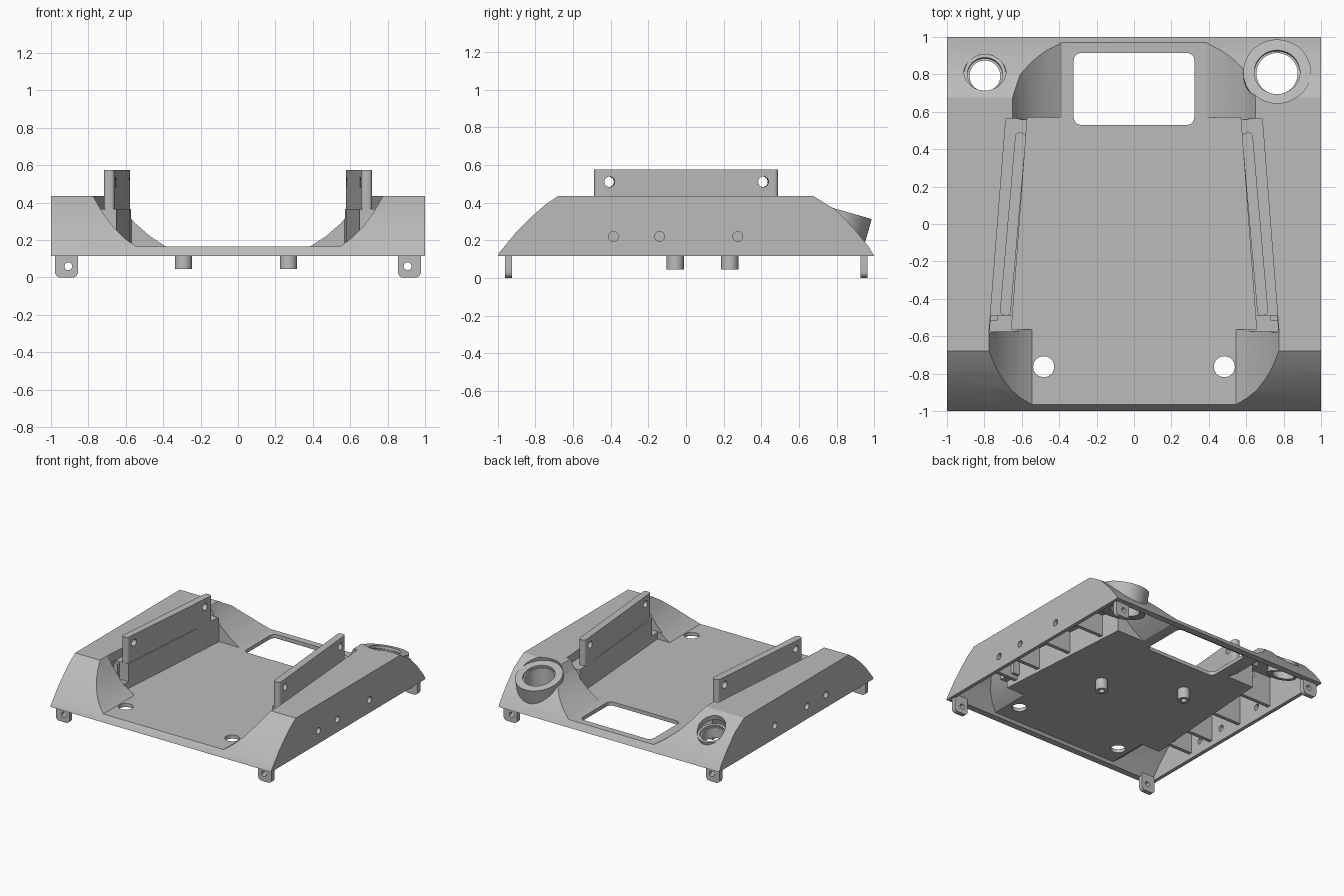
import bpy, bmesh
from math import radians, sin, cos, pi
from mathutils import Vector

if "Cube" in bpy.data.objects:
    bpy.data.objects.remove(bpy.data.objects["Cube"], do_unlink=True)

grey = bpy.data.materials.new("plain_grey")
grey.use_nodes = True
grey.diffuse_color = (0.5, 0.5, 0.5, 1)
grey.node_tree.nodes["Principled BSDF"].inputs["Base Color"].default_value = (0.5, 0.5, 0.5, 1)


def prism(name, pts, axis, lo, hi):
    """Extrude a closed 2D outline along an axis."""
    place = {"x": lambda a, b: (lo, a, b), "y": lambda a, b: (a, lo, b), "z": lambda a, b: (a, b, lo)}[axis]
    bm = bmesh.new()
    face = bm.faces.new([bm.verts.new(place(a, b)) for a, b in pts])
    ext = bmesh.ops.extrude_face_region(bm, geom=[face])
    step = Vector([(hi - lo) * (axis == k) for k in "xyz"])
    bmesh.ops.translate(bm, vec=step, verts=[v for v in ext["geom"] if isinstance(v, bmesh.types.BMVert)])
    bmesh.ops.recalc_face_normals(bm, faces=bm.faces)
    mesh = bpy.data.meshes.new(name)
    bm.to_mesh(mesh)
    bm.free()
    mesh.materials.append(grey)
    ob = bpy.data.objects.new(name, mesh)
    bpy.context.collection.objects.link(ob)
    return ob


def disc(x, y, r, n=40):
    return [(x + r * cos(2 * pi * i / n), y + r * sin(2 * pi * i / n)) for i in range(n)]


def rounded(x, y, w, h, r, n=5):
    """Rounded rectangle outline."""
    pts = []
    for q, (sx, sy) in enumerate([(1, 1), (-1, 1), (-1, -1), (1, -1)]):
        for i in range(n + 1):
            a = (q + i / n) * pi / 2
            pts.append((x + sx * (w / 2 - r) + r * cos(a), y + sy * (h / 2 - r) + r * sin(a)))
    return pts


def mirrored(half):
    """Close a right-hand outline with its mirror image."""
    return half + [(-x, z) for x, z in reversed(half)]


def cut(target, cutter):
    cutter.hide_render = True
    mod = target.modifiers.new("cut", "BOOLEAN")
    mod.operation, mod.solver, mod.object = "DIFFERENCE", "EXACT", cutter
    bpy.context.view_layer.objects.active = target
    bpy.ops.object.modifier_apply(modifier=mod.name)
    bpy.data.objects.remove(cutter, do_unlink=True)


def tilted(ob, x, y, z):
    ob.location = (x, y, z)
    ob.rotation_euler.x = radians(-16)
    bpy.context.view_layer.update()
    return ob


FLOOR, LEDGE, TOP = 0.165, 0.365, 0.435
front_curve = [(0.545, FLOOR), (0.605, 0.208), (0.665, 0.267), (0.723, 0.345), (0.775, TOP), (0.805, 0.5)]
back_curve = [(0.385, FLOOR), (0.47, 0.22), (0.55, 0.29), (0.61, 0.36), (0.65, TOP), (0.67, 0.5)]


def carve_trough(target, g):
    """Cut the central trough, enlarged by wall thickness g."""
    for curve, lo, hi in ((front_curve, -1.2, -0.56 + g), (back_curve, 0.56 - g, 1.2)):
        half = [(x + g, z - g) for x, z in curve] + [(curve[-1][0] + g, 0.7)]
        cut(target, prism("trough_cutter", mirrored(half), "y", lo, hi))
    wide = 3 * g
    cut(target, prism("floor_cutter", mirrored([(0.655 + wide, -0.565 - g), (0.57 + wide, 0.57 + g)]),
                      "z", FLOOR - g, 0.75))
    cut(target, prism("ledge_cutter", mirrored([(0.775 + g, -0.58 - g), (0.685 + g, 0.565 + g)]),
                      "z", LEDGE - g, 0.8))
    cut(target, prism("corner_cutter", mirrored([(0.772 + g, -0.575 - g), (0.765 + g, -0.49 + g)]),
                      "z", 0.22 - g, 0.78))


# Hollow body with a sloped front and back
profile = [(-1, 0.115), (-0.99, 0.135), (-0.955, 0.178), (-0.9, 0.245), (-0.82, 0.325), (-0.75, 0.386),
           (-0.68, TOP), (0.675, TOP), (0.8, 0.358), (0.9, 0.252), (0.97, 0.165), (1, 0.115)]
body = prism("body_shell", profile, "x", -1, 1)
carve_trough(body, 0)
inside = [(-0.965, 0)] + [(y * 0.965, z - 0.03) for y, z in profile] + [(0.965, 0)]
cavity = prism("cavity_cutter", inside, "x", -0.97, 0.97)
carve_trough(cavity, 0.03)
cut(body, cavity)

# Openings in the floor and side walls
cut(body, prism("window_cutter", rounded(0, 0.722, 0.645, 0.385, 0.04), "z", -0.1, 0.6))
for s in (-1, 1):
    cut(body, prism("floor_hole_cutter", disc(s * 0.483, -0.763, 0.056), "z", 0, 0.3))
    for y in (-0.385, -0.14, 0.275):
        cut(body, prism("side_hole_cutter", disc(y, 0.22, 0.026, 24), "x", s * 0.9, s * 1.1))

# Tilted sockets in the back corners
for name, x, y, z, outer, bore, depth in (("large_socket", 0.765, 0.812, 0.362, 0.18, 0.11, 0.18),
                                          ("small_socket", -0.797, 0.8, 0.305, 0.112, 0.082, 0.1)):
    cut(body, tilted(prism("socket_cutter", disc(0, 0, outer, 64), "z", -depth, 0.3), x, y, z))
    socket = tilted(prism(name, disc(0, 0, outer + 0.001, 64), "z", -depth, 0), x, y, z)
    cut(socket, tilted(prism("rim_cutter", disc(0, 0, bore + 0.012, 64), "z", -0.02, 0.1), x, y, z))
    cut(socket, prism("bore_cutter", disc(x, y - 0.008, bore, 64), "z", -0.1, 0.6))

for s in (-1, 1):
    side = "left" if s > 0 else "right"
    # Upright panel with two bolt holes
    panel = prism(side + "_upright_panel", rounded(0, 0, 0.058, 0.98, 0.022), "z", 0.15, 0.575)
    for y in (-0.41, 0.41):
        cut(panel, prism("bolt_cutter", disc(y, 0.51, 0.028, 24), "x", -0.1, 0.1))
    panel.location.x = s * 0.647
    panel.rotation_euler.z = s * radians(5)
    # Mounting tabs below the corners
    for end, y in (("front", -0.943), ("back", 0.945)):
        tab = prism(f"{end}_{side}_tab", rounded(s * 0.917, 0.08, 0.123, 0.16, 0.03), "y", y - 0.018, y + 0.018)
        cut(tab, prism("tab_hole_cutter", disc(s * 0.907, 0.06, 0.021, 20), "y", y - 0.1, y + 0.1))
    # Stiffening ribs inside the side walls
    for i, y in enumerate((-0.5, -0.26, 0.07, 0.42)):
        inner = 0.73 - 0.08 * (y + 0.5)
        rib = [(s * inner, 0.16), (s * 0.975, 0.16), (s * 0.975, 0.42), (s * 0.81, 0.42),
               (s * 0.81, 0.35), (s * inner, 0.35)]
        prism(f"{side}_rib_{i + 1}", rib, "y", y - 0.015, y + 0.015)

# Bosses under the floor
for name, x, y in (("left_boss", 0.27, -0.057), ("right_boss", -0.292, 0.232)):
    boss = prism(name, disc(x, y, 0.046, 32), "z", 0.045, 0.15)
    cut(boss, prism("boss_hole_cutter", disc(x, y, 0.022, 24), "z", 0, 0.12))

# Smooth the round surfaces, keep the edges crisp
bpy.ops.object.select_all(action="DESELECT")
for ob in bpy.context.collection.objects:
    if ob.type == "MESH" and grey.name in ob.data.materials:
        ob.select_set(True)
        bpy.context.view_layer.objects.active = ob
bpy.ops.object.shade_smooth_by_angle(angle=radians(25))
